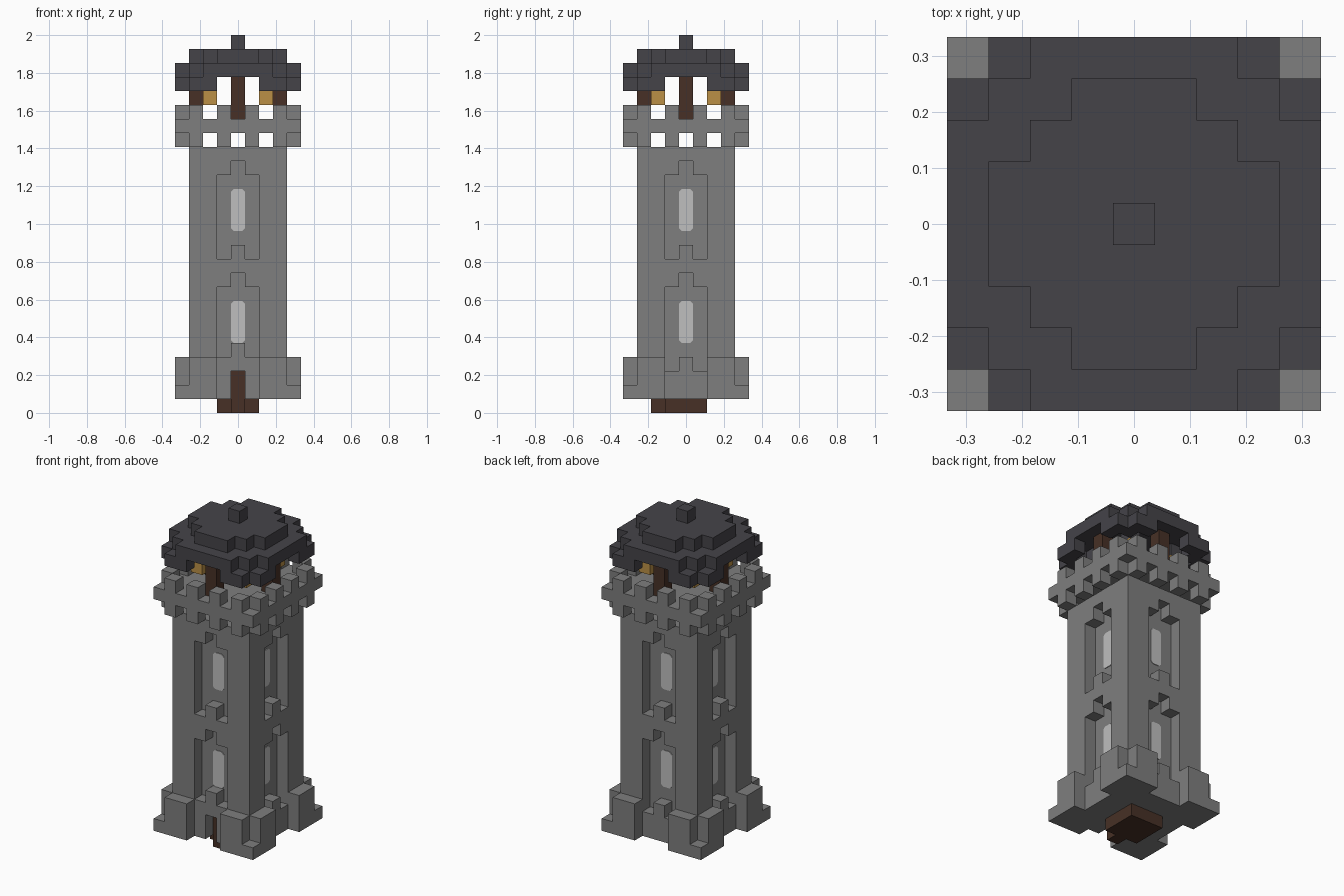
import bpy
import bmesh
from math import pi
from mathutils import Matrix, Vector

cube = bpy.data.objects.get("Cube")
if cube:
    bpy.data.objects.remove(cube, do_unlink=True)

U = 2 / 27  # edge of one building block


def material(name, r, g, b):
    m = bpy.data.materials.new(name)
    m.use_nodes = True
    m.diffuse_color = (r, g, b, 1)
    m.node_tree.nodes["Principled BSDF"].inputs["Base Color"].default_value = (r, g, b, 1)
    return m


STONE = material("grey stone", .21, .21, .21)
SLATE = material("dark slate", .059, .057, .066)
WOOD = material("dark wood", .063, .03, .019)
GLASS = material("pale glass", .52, .52, .52)
GOLD = material("lantern gold", .5, .28, .062)


def box(x, y, z):
    """Cells in an inclusive range on each axis."""
    return {(i, j, k) for i in range(x[0], x[1] + 1)
            for j in range(y[0], y[1] + 1) for k in range(z[0], z[1] + 1)}


def four(cells):
    """Repeat cells on all four sides."""
    out = set()
    for _ in range(4):
        out |= cells
        cells = {(-y, x, z) for x, y, z in cells}
    return out


def mirror(cells):
    return cells | {(-x, y, z) for x, y, z in cells}


def finish(name, bm, mat):
    mesh = bpy.data.meshes.new(name)
    bm.to_mesh(mesh)
    bm.free()
    mesh.materials.append(mat)
    obj = bpy.data.objects.new(name, mesh)
    bpy.context.collection.objects.link(obj)
    return obj


def blocks(name, cells, mat):
    """Skin a set of cells with outer faces only, merging flat areas."""
    bm = bmesh.new()
    for c in cells:
        centre = Vector((c[0], c[1], c[2] + .5))
        for axis in range(3):
            for s in (-1, 1):
                near = list(c)
                near[axis] += s
                if tuple(near) in cells:
                    continue
                n, a, b = Vector(), Vector(), Vector()
                n[axis] = s / 2
                a[(axis + 1) % 3] = s / 2
                b[(axis + 2) % 3] = .5
                corners = (-a - b, a - b, a + b, b - a)
                bm.faces.new([bm.verts.new((centre + n + v) * U) for v in corners])
    bmesh.ops.remove_doubles(bm, verts=bm.verts, dist=U / 100)
    bmesh.ops.dissolve_limit(bm, angle_limit=.01, verts=bm.verts, edges=bm.edges)
    return finish(name, bm, mat)


# Shaft with window niches on each side and a doorway at the front
niches = set()
for base in (3, 11):
    niche = box((-1, 1), (-3, -3), (base, base + 5)) | {(0, -3, base + 6)}
    niches |= four(niche - {(0, -3, base)})
shaft = box((-3, 3), (-3, 3), (1, 18)) - niches
shaft |= box((-1, 1), (-3, -3), (3, 3)) | {(0, -3, 4)}
shaft -= box((0, 0), (-3, -2), (1, 2))
blocks("tower_shaft", shaft, STONE)

# Corner buttresses around the foot
foot = mirror(box((2, 3), (-4, -4), (1, 3)) | {(4, -4, 1)})
blocks("foot_buttresses", four(foot), STONE)

# Parapet: slab, merlons above and corbels below
teeth = {(x, -4, z) for x in (-3, -1, 1, 3) for z in (19, 21)}
blocks("parapet", box((-4, 4), (-4, 4), (20, 20)) | four(teeth), STONE)

# Wooden floor, door and belfry posts
blocks("wooden_floor", box((-1, 1), (-1, 1), (0, 0)), WOOD)
blocks("door", box((0, 0), (-2, -2), (0, 2)), WOOD)
blocks("belfry_posts", four(box((0, 0), (-3, -3), (21, 23))), WOOD)

# Hanging lanterns
blocks("lanterns", four({(2, 2, 22)}), GOLD)

# Stepped round roof with drooping corner eaves and a knob
lower = {c for c in box((-4, 4), (-4, 4), (24, 24)) if abs(c[0]) + abs(c[1]) <= 6}
upper = {c for c in box((-3, 3), (-3, 3), (25, 25)) if abs(c[0]) + abs(c[1]) <= 4}
eaves = mirror(box((2, 3), (-4, -4), (23, 23)) | {(3, -3, 23), (2, -2, 23)})
blocks("roof", lower | upper | four(eaves) | {(0, 0, 26)}, SLATE)

# Window panes: thin plates with clipped corners
bm = bmesh.new()
w, h, cut = U / 2, U * 1.5, U / 5
quarter = [(w, h - cut), (w - cut, h)]
outline = quarter + [(-x, z) for x, z in reversed(quarter)]
outline += [(-x, -z) for x, z in outline]
for turn in range(4):
    for level in (6.5, 14.5):
        spin = Matrix.Rotation(turn * pi / 2, 4, 'Z')
        ring = [bm.verts.new(spin @ Vector((x, -2.5 * U - .004, level * U + z)))
                for x, z in outline]
        face = bm.faces.new(ring)
        new = bmesh.ops.extrude_face_region(bm, geom=[face])["geom"]
        move = spin.to_3x3() @ Vector((0, .005, 0))
        bmesh.ops.translate(bm, vec=move, verts=[
            v for v in new if isinstance(v, bmesh.types.BMVert)])
bmesh.ops.recalc_face_normals(bm, faces=bm.faces)
finish("window_panes", bm, GLASS)
